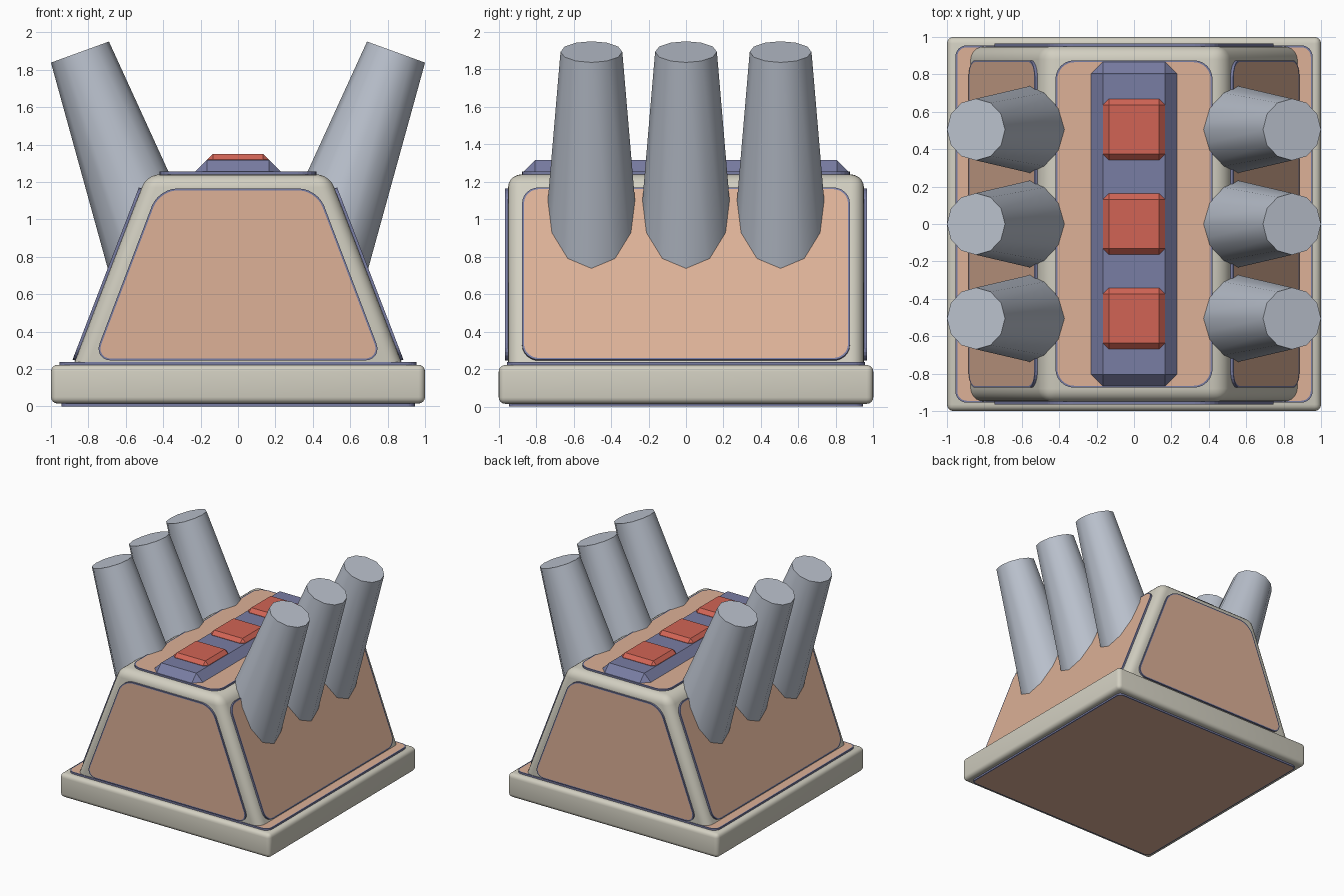
import bpy, bmesh, math
from mathutils import Vector

if "Cube" in bpy.data.objects:
    bpy.data.objects.remove(bpy.data.objects["Cube"])


def material(name, rgb):
    lin = [(c / 255 / 12.92) if c < 11 else ((c / 255 + 0.055) / 1.055) ** 2.4 for c in rgb]
    m = bpy.data.materials.new(name)
    m.diffuse_color = (*lin, 1)
    m.use_nodes = True
    m.node_tree.nodes["Principled BSDF"].inputs["Base Color"].default_value = m.diffuse_color
    return m


CREAM = material("cream", (210, 207, 193))
TAN = material("tan", (221, 177, 151))
NAVY = material("slate_blue", (121, 125, 163))
RED = material("red", (209, 100, 85))
STEEL = material("steel", (186, 193, 205))


def finish(name, bm, mats, smooth=None):
    me = bpy.data.meshes.new(name)
    bm.to_mesh(me)
    bm.free()
    ob = bpy.data.objects.new(name, me)
    bpy.context.collection.objects.link(ob)
    for m in mats:
        me.materials.append(m)
    if smooth:
        bpy.ops.object.select_all(action='DESELECT')
        ob.select_set(True)
        bpy.context.view_layer.objects.active = ob
        bpy.ops.object.shade_smooth_by_angle(angle=math.radians(smooth))
    return ob


def block(name, bottom, top, z0, z1, mat, bevel, segments=1, y=0):
    """Box with separate bottom and top half sizes and bevelled edges."""
    bm = bmesh.new()
    bmesh.ops.create_cube(bm, size=2)
    for v in bm.verts:
        half, z = (top, z1) if v.co.z > 0 else (bottom, z0)
        v.co = (v.co.x * half[0], y + v.co.y * half[1], z)
    bmesh.ops.bevel(bm, geom=bm.edges[:], offset=bevel, segments=segments,
                    profile=0.5, affect='EDGES', clamp_overlap=True)
    return finish(name, bm, [mat], 35 if segments > 1 else None)


def panel(name, corners, outward, radius, thick=0.015):
    """Rounded plate with a blue rim and an inset tan face."""
    bm = bmesh.new()
    face = bm.faces.new([bm.verts.new(c) for c in corners])
    face.normal_update()
    if face.normal.dot(Vector(outward)) < 0:
        face.normal_flip()
    bmesh.ops.bevel(bm, geom=bm.verts[:], offset=radius, segments=6,
                    profile=0.5, affect='VERTICES')
    bm.faces.ensure_lookup_table()
    face = bm.faces[0]
    face.normal_update()
    n = face.normal.copy()
    new = bmesh.ops.extrude_face_region(bm, geom=[face])["geom"]
    bmesh.ops.translate(bm, vec=n * thick, verts=[g for g in new if isinstance(g, bmesh.types.BMVert)])
    front = [g for g in new if isinstance(g, bmesh.types.BMFace)][0]
    bm.normal_update()
    bmesh.ops.inset_region(bm, faces=[front], thickness=0.01, use_even_offset=True)
    front.material_index = 1
    return finish(name, bm, [NAVY, TAN])


def flank(z):
    """Half width of the sloping body at height z."""
    return 0.88 - 0.385 * (z - 0.22)


def rect(x, y, z):
    return [(-x, -y, z), (x, -y, z), (x, y, z), (-x, y, z)]


# Base slab and its upper and lower plates
block("base", (1, 1), (1, 1), 0.015, 0.222, CREAM, 0.035, 4)
panel("base_top_panel", rect(0.955, 0.955, 0.222), (0, 0, 1), 0.06)
panel("base_bottom_panel", rect(0.945, 0.945, 0.015), (0, 0, -1), 0.04)

# Sloping body
block("body", (flank(0.1), 0.95), (flank(1.24), 0.95), 0.1, 1.24, CREAM, 0.07, 5)

# Body panels
panel("body_top_panel", rect(0.42, 0.875, 1.24), (0, 0, 1), 0.1)
for s, end, side in ((-1, "front", "left"), (1, "back", "right")):
    y = s * 0.95
    panel(end + "_panel", [(-0.775, y, 0.245), (0.775, y, 0.245),
                           (0.425, y, 1.165), (-0.425, y, 1.165)], (0, s, 0), 0.1)
    lo, hi = s * flank(0.245), s * flank(1.165)
    panel(side + "_panel", [(lo, -0.875, 0.245), (lo, 0.875, 0.245),
                            (hi, 0.875, 1.165), (hi, -0.875, 1.165)], (s, 0, 0), 0.09)

# Chamfered bar with three buttons
block("top_bar", (0.232, 0.87), (0.232, 0.87), 1.12, 1.317, NAVY, 0.065)
for i, y in enumerate((-0.505, 0, 0.505)):
    block(f"button_{i + 1}", (0.165, 0.162), (0.165, 0.162), 1.25, 1.35, RED, 0.03, y=y)

# Tapered tubes leaning outwards on both sides
TILT, LENGTH = math.radians(20), 1.4
for s, side in ((-1, "left"), (1, "right")):
    axis = Vector((s * math.sin(TILT), 0, math.cos(TILT)))
    across = Vector((math.cos(TILT), 0, -s * math.sin(TILT)))
    for i, y in enumerate((-0.505, 0, 0.505)):
        bm = bmesh.new()
        bmesh.ops.create_cone(bm, cap_ends=True, segments=12, radius1=0.277,
                              radius2=0.165, depth=LENGTH)
        end = Vector((s * 0.845, y, 1.894))
        for v in bm.verts:
            x, w, h = v.co
            v.co = end + across * x + Vector((0, w, 0)) + axis * (h - LENGTH / 2)
        finish(f"{side}_tube_{i + 1}", bm, [STEEL], 40)
